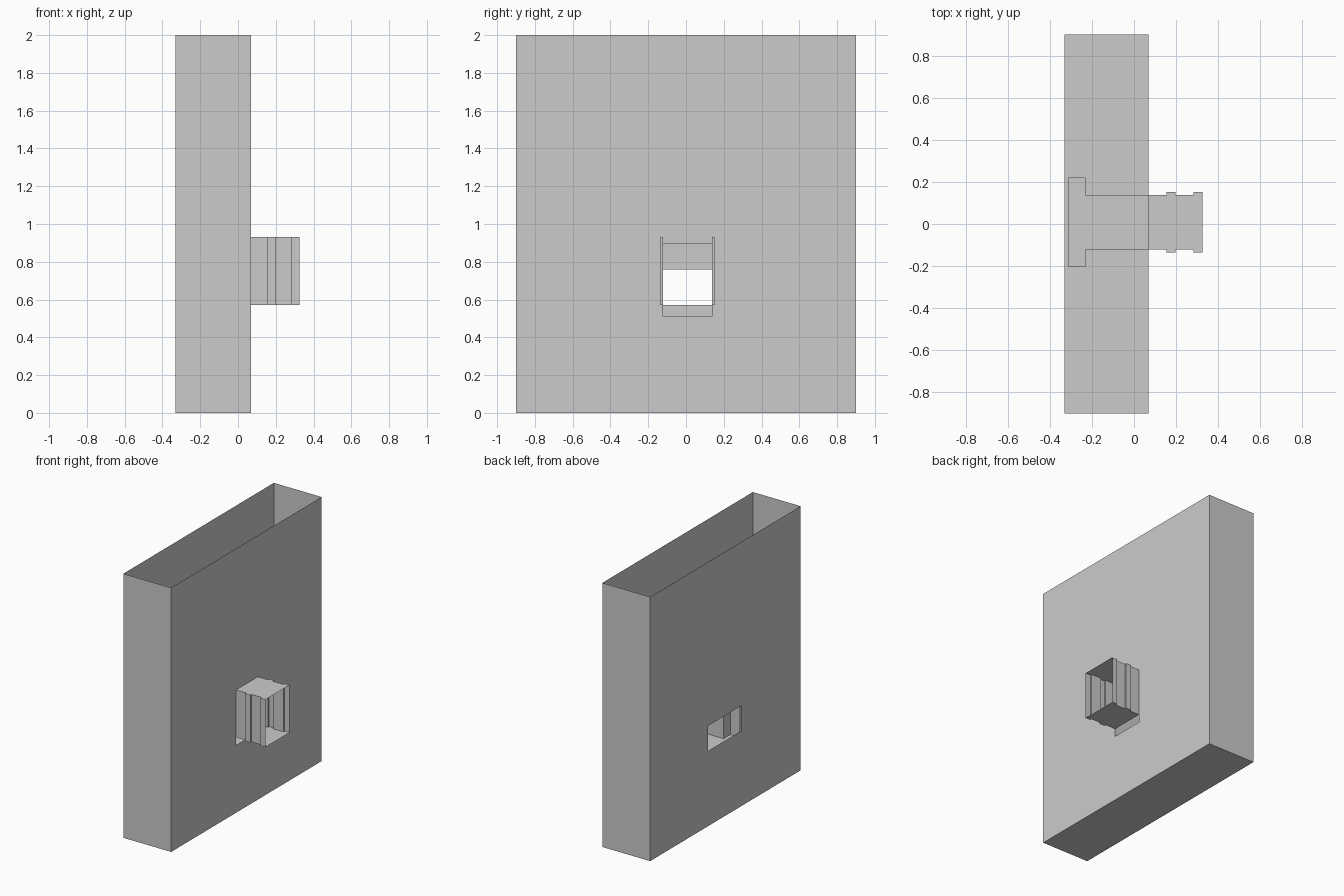
import bpy, bmesh

if "Cube" in bpy.data.objects:
    bpy.data.objects.remove(bpy.data.objects["Cube"])

C = 0.008                      # y centre line of the opening
NECK, RIDGE, FLANGE = 0.13, 0.144, 0.212


def make_object(name, bm):
    me = bpy.data.meshes.new(name)
    bm.to_mesh(me)
    bm.free()
    ob = bpy.data.objects.new(name, me)
    bpy.context.collection.objects.link(ob)
    return ob


def face(bm, pts):
    bm.faces.new([bm.verts.new(p) for p in pts])


def pierced_panel(bm, x, hw, z0, z1):
    """Thin panel at x with a rectangular opening."""
    ys, zs = (-0.9, C - hw, C + hw, 0.9), (0, z0, z1, 2)
    for i in range(3):
        for k in range(3):
            if (i, k) != (1, 1):
                a, b, c, d = ys[i], ys[i + 1], zs[k], zs[k + 1]
                pts = [(x, a, c), (x, b, c), (x, b, d), (x, a, d)]
                face(bm, pts if x > 0 else pts[::-1])


def tunnel(name, half, z0, z1):
    """Open-ended shell: mirrored side profile plus floor and ceiling."""
    bm = bmesh.new()
    for s in (1, -1):
        for (xa, ha), (xb, hb) in zip(half, half[1:]):
            pts = [(xa, C + s * ha, z0), (xb, C + s * hb, z0),
                   (xb, C + s * hb, z1), (xa, C + s * ha, z1)]
            face(bm, pts[::-1] if s > 0 else pts)
    outline = [(x, C - h) for x, h in half] + [(x, C + h) for x, h in reversed(half)]
    face(bm, [(x, y, z1) for x, y in outline])
    face(bm, [(x, y, z0) for x, y in reversed(outline)])
    bmesh.ops.remove_doubles(bm, verts=bm.verts, dist=1e-5)
    return make_object(name, bm)


# hollow wall, open at the top, with an opening through both faces
X0, X1 = -0.33, 0.07
bm = bmesh.new()
pierced_panel(bm, X1, NECK, 0.51, 0.895)
pierced_panel(bm, X0, 0.2, 0.57, 0.76)
face(bm, [(X0, -0.9, 0), (X1, -0.9, 0), (X1, -0.9, 2), (X0, -0.9, 2)])
face(bm, [(X1, 0.9, 0), (X0, 0.9, 0), (X0, 0.9, 2), (X1, 0.9, 2)])
face(bm, [(X0, 0.9, 0), (X1, 0.9, 0), (X1, -0.9, 0), (X0, -0.9, 0)])
bmesh.ops.remove_doubles(bm, verts=bm.verts, dist=1e-5)
make_object("wall_shell", bm)

# flanged passage inside the wall
tunnel("inner_passage",
       [(-0.31, FLANGE), (-0.23, FLANGE), (-0.23, NECK), (X1, NECK)], 0.51, 0.875)

# ribbed sleeve projecting from the wall
tunnel("outer_sleeve",
       [(X1, NECK), (0.155, NECK), (0.155, RIDGE), (0.198, RIDGE), (0.198, NECK),
        (0.283, NECK), (0.283, RIDGE), (0.325, RIDGE)], 0.57, 0.93)
